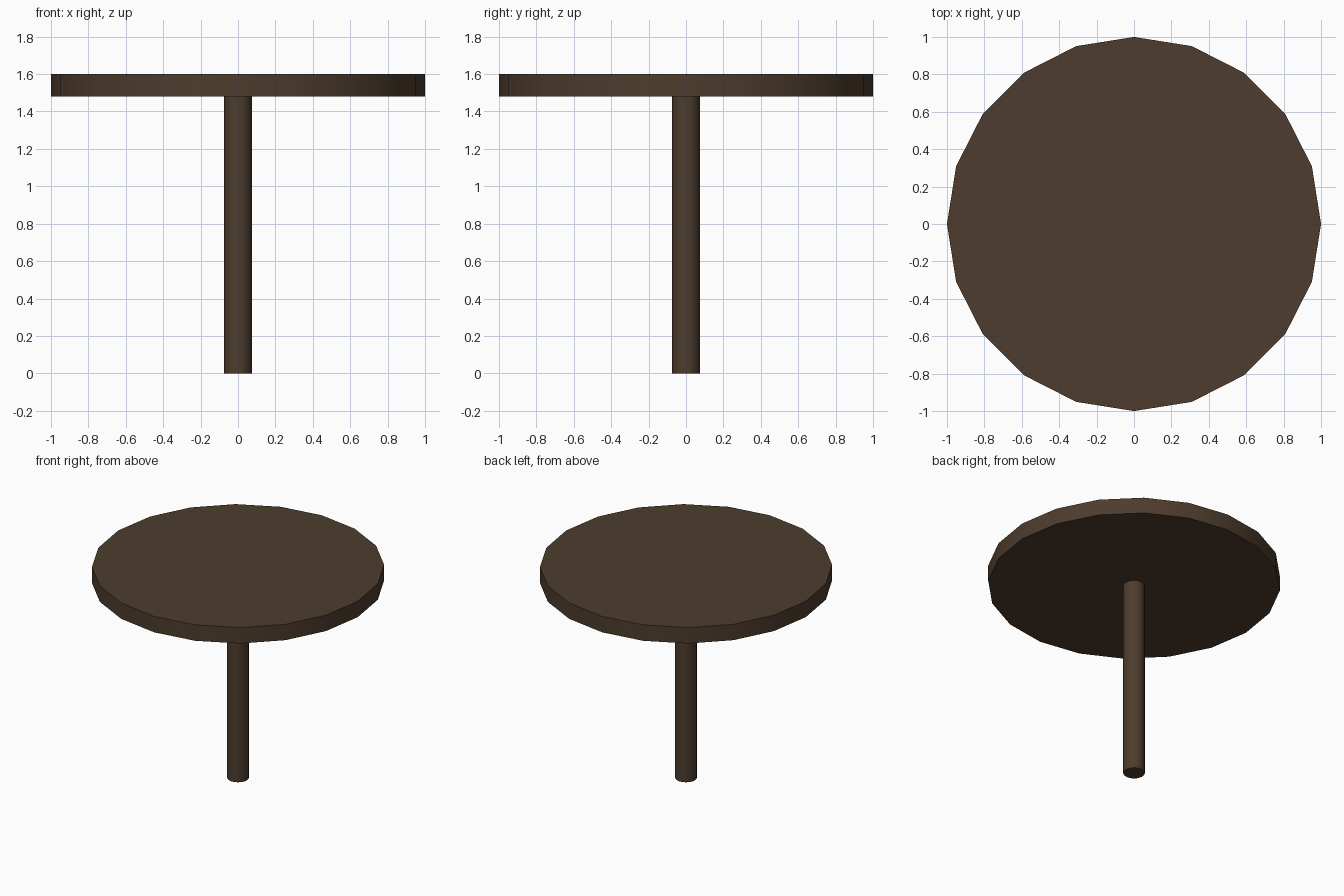
import bpy
import math

if "Cube" in bpy.data.objects:
    bpy.data.objects.remove(bpy.data.objects["Cube"])

# Dark wood shared by both parts
wood = bpy.data.materials.new("dark_wood")
wood.diffuse_color = (0.075, 0.045, 0.026, 1)
wood.use_nodes = True
wood.node_tree.nodes["Principled BSDF"].inputs["Base Color"].default_value = wood.diffuse_color


def disc(name, radius, z0, z1):
    """Upright 20-sided cylinder between two heights."""
    bpy.ops.mesh.primitive_cylinder_add(
        vertices=20, radius=radius, depth=z1 - z0, location=(0, 0, (z0 + z1) / 2))
    obj = bpy.context.object
    obj.name = name
    obj.data.materials.append(wood)
    bpy.ops.object.shade_smooth_by_angle(angle=math.radians(30))
    return obj


# Round top
disc("table_top", 1.0, 1.48, 1.6)

# Central post
disc("table_post", 0.074, 0.0, 1.48)
